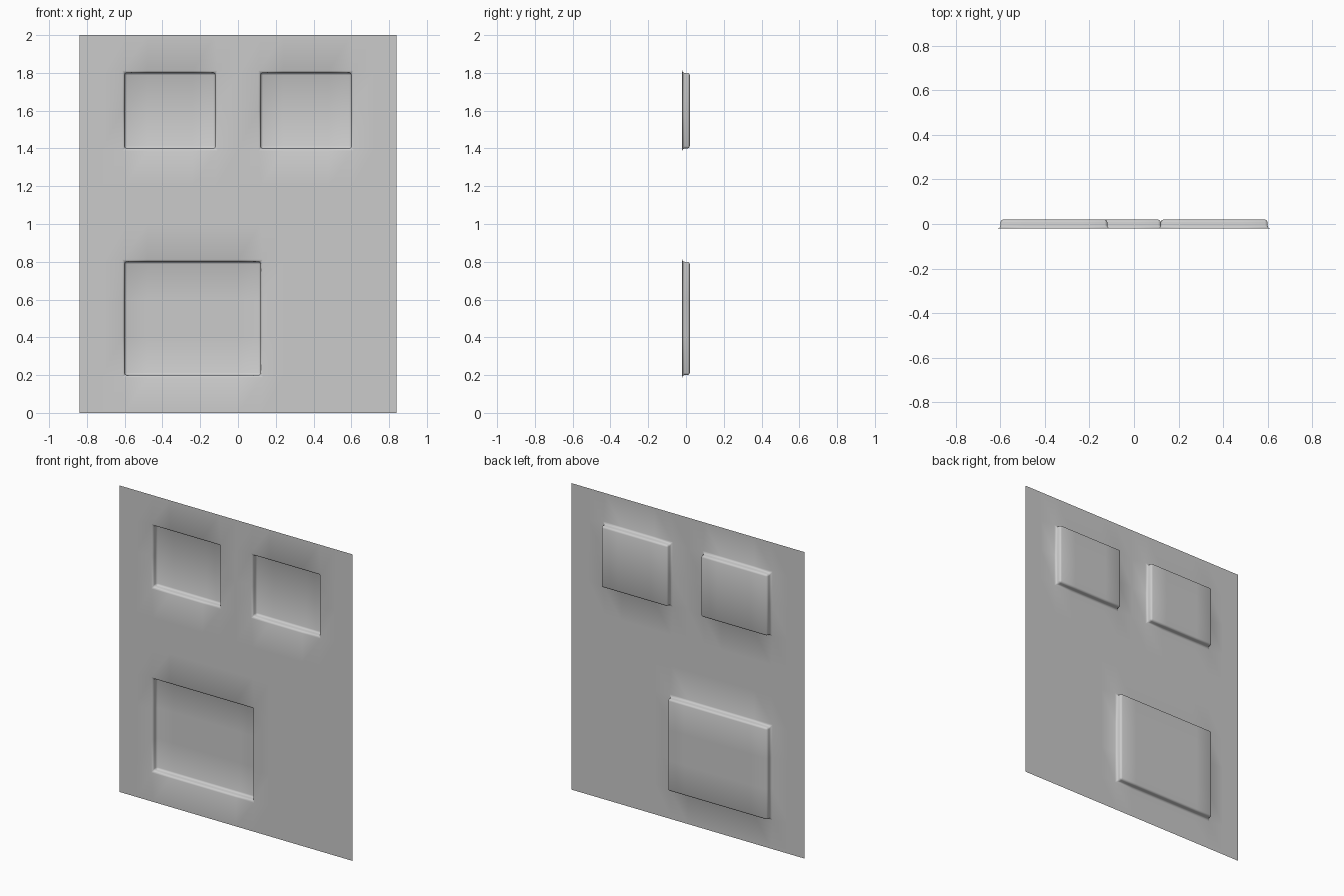
import bpy
import bmesh
from mathutils import Matrix

if "Cube" in bpy.data.objects:
    bpy.data.objects.remove(bpy.data.objects["Cube"], do_unlink=True)

WIDTH, HEIGHT, DEPTH = 1.68, 2.0, 0.04
COLUMNS, ROWS = 14, 10
# Pockets as x range and z range
POCKETS = [(-0.6, -0.12, 1.4, 1.8), (0.12, 0.6, 1.4, 1.8), (-0.6, 0.12, 0.2, 0.8)]

grey = bpy.data.materials.new("light grey")
grey.use_nodes = True
colour = (0.6, 0.6, 0.6, 1)
grey.diffuse_color = colour
grey.node_tree.nodes["Principled BSDF"].inputs["Base Color"].default_value = colour

# Flat sheet, facing the front
bm = bmesh.new()
bmesh.ops.create_grid(bm, x_segments=COLUMNS, y_segments=ROWS, size=0.5)
bmesh.ops.scale(bm, vec=(WIDTH, HEIGHT, 1), verts=bm.verts)
bmesh.ops.rotate(bm, matrix=Matrix.Rotation(1.5707963, 3, "X"), verts=bm.verts)
bmesh.ops.translate(bm, vec=(0, -DEPTH / 2, HEIGHT / 2), verts=bm.verts)
bm.normal_update()

# Pockets pushed through to the back
for x0, x1, z0, z1 in POCKETS:
    inside = []
    for face in bm.faces:
        c = face.calc_center_median()
        if x0 < c.x < x1 and z0 < c.z < z1:
            inside.append(face)
    bmesh.ops.inset_region(bm, faces=inside, thickness=0, depth=-DEPTH,
                           use_even_offset=True)

for face in bm.faces:
    face.smooth = True
mesh = bpy.data.meshes.new("pocketed_panel")
bm.to_mesh(mesh)
bm.free()
mesh.materials.append(grey)
panel = bpy.data.objects.new("pocketed_panel", mesh)
bpy.context.collection.objects.link(panel)

# Rounded pocket rims and corners
bevel = panel.modifiers.new("rounded_edges", "BEVEL")
bevel.width = 0.012
bevel.segments = 2
bevel.limit_method = "ANGLE"
